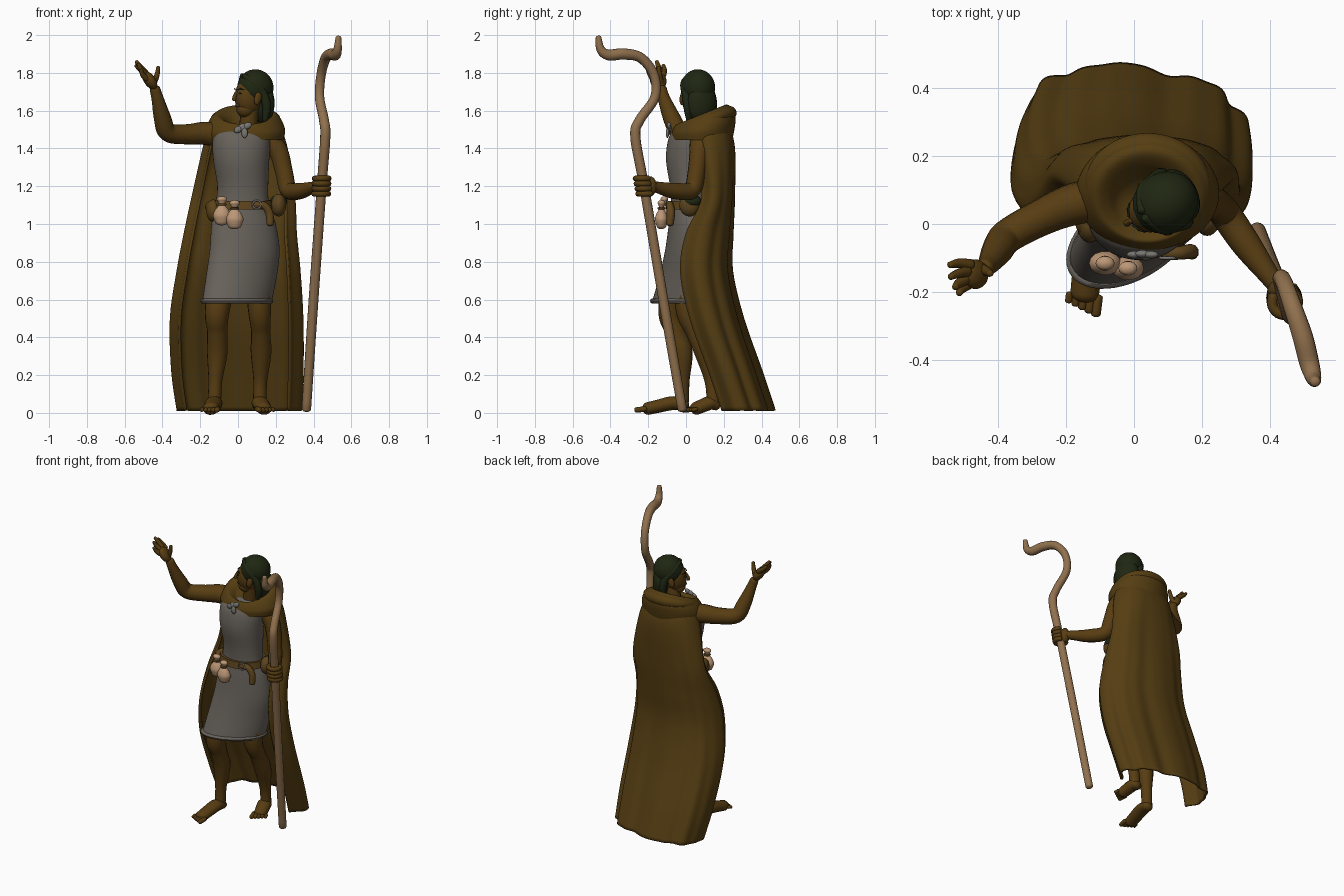
import bpy, bmesh, math
from mathutils import Vector, Matrix

if "Cube" in bpy.data.objects:
    bpy.data.objects.remove(bpy.data.objects["Cube"])

def material(name, rgb):
    m = bpy.data.materials.new(name)
    m.diffuse_color = (*rgb, 1)
    m.use_nodes = True
    m.node_tree.nodes["Principled BSDF"].inputs["Base Color"].default_value = m.diffuse_color
    return m

SKIN = material("brown skin", (0.096, 0.046, 0.006))
CLOTH = material("brown cloak cloth", (0.090, 0.047, 0.006))
TUNIC = material("grey tunic cloth", (0.138, 0.122, 0.104))
HAIR = material("dark green hair", (0.014, 0.020, 0.006))
WOOD = material("staff wood", (0.280, 0.163, 0.075))
TAN = material("tan pouch leather", (0.500, 0.310, 0.180))
BELT = material("belt leather", (0.110, 0.058, 0.012))
METAL = material("grey metal", (0.190, 0.180, 0.165))

def finish(name, bm, mat, matrix=None, angle=50):
    bmesh.ops.recalc_face_normals(bm, faces=bm.faces)
    me = bpy.data.meshes.new(name)
    bm.to_mesh(me)
    bm.free()
    me.materials.append(mat)
    for p in me.polygons:
        p.use_smooth = True
    me.set_sharp_from_angle(angle=math.radians(angle))
    o = bpy.data.objects.new(name, me)
    bpy.context.collection.objects.link(o)
    if matrix:
        o.matrix_world = matrix
    return o

def spline(rows, k=6):
    """Smooth interpolation through rows of numbers."""
    out = []
    for i in range(len(rows) - 1):
        a, b, c, d = (rows[max(i - 1, 0)], rows[i], rows[i + 1], rows[min(i + 2, len(rows) - 1)])
        for j in range(k):
            t = j / k
            out.append([q + 0.5 * t * (r - p + t * (2*p - 5*q + 4*r - s + t * (3*(q - r) + s - p)))
                        for p, q, r, s in zip(a, b, c, d)])
    return out + [list(rows[-1])]

def loft(name, rings, mat, closed=True, caps=True, matrix=None, angle=50):
    bm = bmesh.new()
    vs = [[bm.verts.new(p) for p in r] for r in rings]
    n = len(vs[0])
    for a, b in zip(vs, vs[1:]):
        for i in range(n if closed else n - 1):
            j = (i + 1) % n
            bm.faces.new((a[i], a[j], b[j], b[i]))
    if closed and caps:
        bm.faces.new(vs[0])
        bm.faces.new(vs[-1])
    return finish(name, bm, mat, matrix, angle)

def tube(name, rows, mat, n=14, k=6, matrix=None, flat=(1, 1)):
    """Round-ended limb through rows of (x, y, z, radius)."""
    s = spline(rows, k)
    pts = [Vector(r[:3]) for r in s]
    tan = [(pts[min(i+1, len(pts)-1)] - pts[max(i-1, 0)]).normalized() for i in range(len(pts))]
    u = tan[0].orthogonal().normalized()
    if flat != (1, 1):
        u = Vector((1, 0, 0))
    rings = []
    def ring(c, r, t):
        v = t.cross(u)
        rings.append([c + r * (flat[0] * math.cos(q) * u + flat[1] * math.sin(q) * v)
                      for q in (2 * math.pi * i / n for i in range(n))])
    for i, (c, t) in enumerate(zip(pts, tan)):
        u = (u - t * u.dot(t)).normalized()
        r = s[i][3]
        if i == 0:
            for e in (1.45, 1.0, 0.5):
                ring(c - t * r * math.sin(e) * .6, r * math.cos(e), t)
        ring(c, r, t)
        if i == len(pts) - 1:
            for e in (0.5, 1.0, 1.45):
                ring(c + t * r * math.sin(e) * .6, r * math.cos(e), t)
    return loft(name, rings, mat, matrix=matrix, angle=80)

def ball(name, loc, size, mat, base=None, rot=(0, 0, 0)):
    bm = bmesh.new()
    bmesh.ops.create_uvsphere(bm, u_segments=24, v_segments=14, radius=1)
    r = Matrix.Rotation(rot[2], 4, 'Z') @ Matrix.Rotation(rot[1], 4, 'Y') @ Matrix.Rotation(rot[0], 4, 'X')
    bmesh.ops.transform(bm, verts=bm.verts, matrix=Matrix.Translation(loc) @ r @ Matrix.Diagonal((*size, 1)))
    return finish(name, bm, mat, base, 180)

def ellipse(cx, cy, z, rx, ry, tilt=0, skew=0, n=48):
    return [(cx + rx * math.cos(a), cy + ry * math.sin(a) + skew * rx * math.cos(a), z + tilt * math.sin(a))
            for a in (2 * math.pi * i / n for i in range(n))]

# tunic: z, left, right, front, back, skew towards the forward knee
body = [(.585, -.19, .178, -.165, .095, .36), (.72, -.17, .205, -.13, .11, .3), (.86, -.15, .22, -.105, .12, .2),
        (1.0, -.14, .20, -.09, .125, .1), (1.1, -.12, .165, -.08, .125, 0), (1.2, -.11, .16, -.085, .13, 0),
        (1.33, -.13, .165, -.105, .14, 0), (1.42, -.135, .17, -.10, .14, 0), (1.48, -.125, .165, -.08, .135, 0),
        (1.515, -.09, .14, -.04, .12, 0)]
loft("tunic", [ellipse((l + r) / 2, (f + b) / 2, z, (r - l) / 2, (b - f) / 2, 0, s)
               for z, l, r, f, b, s in spline(body, 5)], TUNIC)
loft("tunic_hem", [ellipse(-.006, -.035, .592 + .014 * math.sin(a), .182 + .011 * math.cos(a),
                           .128 + .011 * math.cos(a), 0, .36)
                   for a in (i * math.pi / 4 for i in range(9))], TUNIC, caps=False)

# legs and feet
tube("right_leg", [(-.05, .0, .85, .075), (-.108, -.08, .56, .067), (-.11, -.055, .43, .054),
                   (-.11, -.02, .32, .055), (-.12, -.018, .17, .037), (-.125, -.02, .06, .036)], SKIN)
tube("left_leg", [(.10, .02, .85, .075), (.113, .005, .56, .062), (.12, .05, .43, .051),
                  (.122, .10, .32, .055), (.118, .135, .17, .037), (.115, .145, .06, .036)], SKIN)

def foot(side, heel, ball_pt):
    h, b = Vector(heel), Vector(ball_pt)
    d = (b - h).normalized()
    w = Vector((-d.y, d.x, 0))
    tube(side + "_foot", [(h.x, h.y, .041, .036), (*(h.lerp(b, .3).xy), .052, .046),
                          (*(h.lerp(b, .7).xy), .036, .044), (b.x, b.y, .022, .042)], SKIN, flat=(1.0, .8))
    inner = 1 if side == "right" else -1
    for i in range(5):
        p = b + w * inner * (.04 - i * .021) + d * .005
        e = p + d * (.05 - .007 * i)
        r = .0145 - .001 * i
        tube(side + "_toe", [(p.x, p.y, .021, r), (e.x, e.y, .015, r)], SKIN, n=8, k=3)

foot("right", (-.12, -.005, 0), (-.145, -.205, 0))
foot("left", (.108, .16, 0), (.138, .05, 0))

# arms
tube("right_arm", [(-.04, .08, 1.46, .065), (-.17, .06, 1.48, .062), (-.27, .02, 1.475, .054),
                   (-.37, -.035, 1.485, .05), (-.40, -.075, 1.56, .046), (-.425, -.115, 1.66, .033),
                   (-.44, -.13, 1.715, .028)], SKIN)
tube("left_arm", [(.16, .08, 1.45, .06), (.215, .07, 1.38, .052), (.245, .055, 1.27, .047),
                  (.268, .03, 1.18, .046), (.33, -.06, 1.175, .043), (.40, -.155, 1.195, .03),
                  (.43, -.19, 1.20, .03)], SKIN)

# open right hand
ball("right_palm", (-.467, -.147, 1.76), (.03, .044, .055), SKIN, rot=(0, -.6, .2))
for base, mid, tip in (((-.48, -.12, 1.79), (-.515, -.115, 1.815), (-.54, -.12, 1.84)),
                       ((-.49, -.14, 1.80), (-.515, -.145, 1.83), (-.538, -.155, 1.86)),
                       ((-.49, -.16, 1.79), (-.515, -.175, 1.82), (-.525, -.185, 1.845)),
                       ((-.485, -.175, 1.77), (-.505, -.19, 1.79), (-.513, -.203, 1.815)),
                       ((-.45, -.13, 1.74), (-.43, -.14, 1.785), (-.422, -.145, 1.83))):
    tube("right_finger", [(*base, .017), (*mid, .014), (*tip, .010)], SKIN, n=8, k=4)

# staff with crook
tube("staff", [(.362, -.02, .02, .025), (.40, -.12, .60, .026), (.443, -.222, 1.20, .026),
               (.462, -.268, 1.46, .027), (.455, -.245, 1.55, .026), (.432, -.165, 1.67, .025),
               (.44, -.17, 1.79, .025), (.465, -.24, 1.88, .027), (.495, -.33, 1.90, .03),
               (.515, -.41, 1.895, .029), (.527, -.452, 1.925, .023), (.532, -.463, 1.988, .015)], WOOD, k=8)

# left hand wrapped round the staff
ball("left_palm", (.425, -.19, 1.20), (.032, .036, .052), SKIN, rot=(0, 0, -.6))
for i in range(4):
    z = 1.16 + .027 * i
    cx, cy = .4415 + .03 * (z - 1.2), -.222 - .17 * (z - 1.2)
    tube("left_finger", [(cx + .038 * math.cos(a), cy + .038 * math.sin(a), z, .0155)
                         for a in (.9 - .75 * j for j in range(7))], SKIN, n=8, k=3)

# cloak: z, left, right, front edge, back
levels = [(1.56, -.14, .20, .04, .20), (1.42, -.185, .26, .045, .25), (1.15, -.25, .305, .085, .25),
          (.95, -.295, .315, .0, .24), (.75, -.335, .335, -.03, .235), (.5, -.372, .35, .02, .29),
          (.22, -.365, .35, .12, .385), (.012, -.335, .34, .19, .455)]
rings = []
for z, l, r, f, b in spline(levels, 6):
    low = min(1, max(0, (1.5 - z) / 1.3))
    row = []
    for i in range(97):
        a = math.pi * i / 96
        c, s = math.cos(a), math.sin(a)
        tuck = 1 - .2 * math.exp(-(min(a, math.pi - a) / .16) ** 2)
        x = (l + r) / 2 - (r - l) / 2 * math.copysign(abs(c) ** .76, c) * tuck
        wave = .009 * low * (math.sin(9 * a + 1) + .5 * math.sin(17 * a))
        row.append((x - wave * c, f + (b - f) * abs(s) ** .76 + wave * s - .09 * x * s * low, z))
    rings.append(row)
cloak = loft("cloak", rings, CLOTH, closed=False)
mod = cloak.modifiers.new("thickness", 'SOLIDIFY')
mod.thickness, mod.offset = .014, 0

# lowered hood and collar: centre y, z, rx, ry, tilt
hood = [(.085, 1.445, .20, .16, .0), (.09, 1.49, .21, .167, .015), (.095, 1.53, .20, .167, .035),
        (.09, 1.565, .178, .152, .05), (.08, 1.58, .15, .13, .052), (.07, 1.56, .115, .10, .04),
        (.065, 1.53, .085, .075, .02), (.06, 1.515, .04, .04, .0)]
loft("hood", [ellipse(.04, y, z, rx, ry, t) for y, z, rx, ry, t in spline(hood, 4)], CLOTH)
tube("hood_fold", [(.04 + .165 * math.cos(a), .10 + .13 * math.sin(a), 1.552 + .035 * math.sin(a),
                    .018 + .02 * max(0, math.sin(a))) for a in (-.6 + .435 * i for i in range(11))], CLOTH, k=4)

# clasp at the throat
ball("clasp_centre", (.025, -.088, 1.51), (.022, .012, .022), METAL)
for sx in (-1, 1):
    ball("clasp_leaf", (.025 + sx * .024, -.09, 1.51 + sx * .01), (.024, .011, .017), METAL, rot=(0, -.5, 0))
ball("clasp_drop", (.035, -.098, 1.482), (.017, .009, .026), METAL)

# head, turned towards the raised hand
tube("neck", [(.045, .07, 1.45, .055), (.055, .06, 1.53, .048), (.065, .05, 1.63, .047)], SKIN)
H = Matrix.Translation((.068, .05, 0)) @ Matrix.Rotation(math.radians(-62), 4, 'Z')
ball("face", (0, -.014, 1.672), (.066, .076, .1), SKIN, H)
ball("jaw", (0, -.032, 1.608), (.046, .05, .045), SKIN, H)
tube("nose", [(0, -.084, 1.70, .008), (0, -.099, 1.672, .010), (0, -.100, 1.658, .011)], SKIN, n=10, matrix=H)
ball("lips", (0, -.081, 1.627), (.020, .009, .009), SKIN, H)
ball("hair_cap", (0, .027, 1.722), (.09, .098, .097), HAIR, H, (.12, 0, 0))
ball("hair_back", (0, .072, 1.64), (.083, .055, .11), HAIR, H)
for sx in (-1, 1):
    ball("ear", (sx * .079, .0, 1.665), (.012, .02, .036), SKIN, H, (-.25, 0, 0))
    ball("eye", (sx * .028, -.079, 1.692), (.011, .005, .005), HAIR, H)
    tube("eyebrow", [(sx * .014, -.087, 1.711, .003), (sx * .033, -.079, 1.716, .003),
                     (sx * .049, -.066, 1.71, .002)], HAIR, n=8, matrix=H)
    tube("hair_lock", [(sx * .01, -.045, 1.785, .014), (sx * .06, -.015, 1.745, .02), (sx * .074, .035, 1.69, .023),
                       (sx * .074, .055, 1.62, .024), (sx * .065, .05, 1.55, .015)], HAIR, n=10, matrix=H)

# belt, buckle and hanging strap
loft("belt", [ellipse(.022, .022, z, rx, rx - .038, .004) for z, rx in
              ((1.08, .145), (1.08, .162), (1.125, .156), (1.125, .14), (1.08, .145))], BELT, caps=False, angle=30)
tube("buckle", [(.10 + .022 * math.cos(a), -.10, 1.103 + .022 * math.sin(a), .005)
                for a in (i * math.pi / 4 for i in range(9))], METAL, n=8, k=3)
tube("belt_strap", [(.09, -.085, 1.10, .02), (.135, -.085, 1.10, .02), (.165, -.08, 1.06, .022),
                    (.17, -.085, 1.0, .02)], BELT, n=10)

# side pouches
for x, y, z, w, flap in ((-.13, .0, 1.07, .038, CLOTH), (.215, .02, 1.10, .04, HAIR)):
    ball("side_pouch", (x, y, z), (w, .055, .06), BELT)
    ball("side_pouch_flap", (x, y + .012, z + .02), (w + .006, .052, .035), flap)

# tied tan pouches
for x, y, z in ((-.085, -.115, 1.045), (-.018, -.13, 1.025)):
    tube("tan_pouch", [(x, y, z - .03, .038), (x, y, z, .047), (x, y, z + .03, .036),
                       (x, y, z + .058, .016), (x, y, z + .085, .028)], TAN, flat=(1, .75))
    tube("pouch_tie", [(x + .018 * math.cos(a), y + .016 * math.sin(a), z + .058, .006)
                       for a in (i * math.pi / 4 for i in range(9))], BELT, n=8, k=3)
